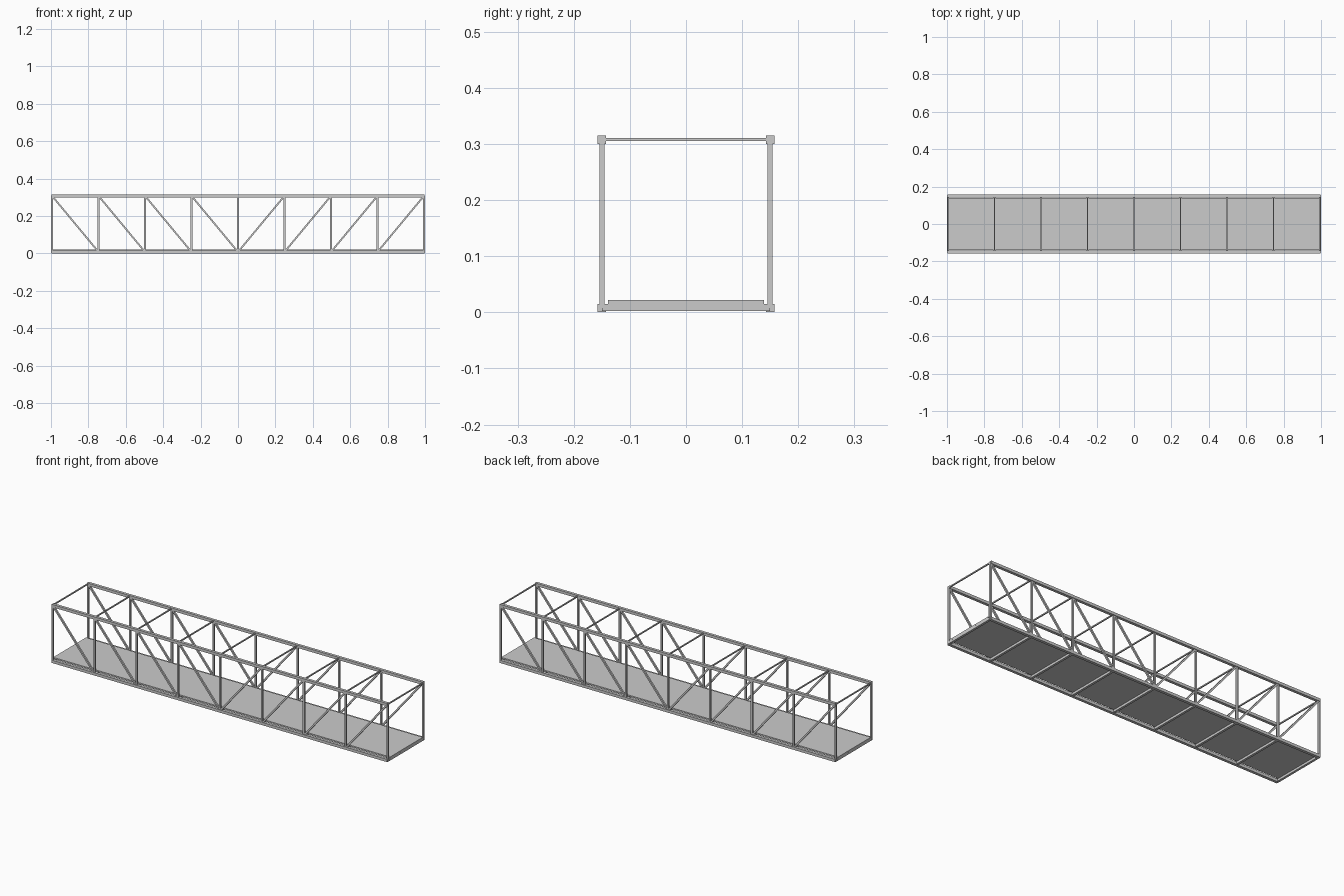
import bpy
import bmesh
from mathutils import Vector

if "Cube" in bpy.data.objects:
    bpy.data.objects.remove(bpy.data.objects["Cube"])

PANELS = 8
END = 0.994            # outermost panel point
STEP = 2 * END / PANELS
SIDE = 0.15            # truss plane offset
LOW, HIGH = 0.0078, 0.3075   # chord centre heights


def bar(name, a, b, width, height):
    """Square-edged bar from a to b; width is horizontal where possible."""
    a, b = Vector(a), Vector(b)
    d = (b - a).normalized()
    ref = Vector((0, 1, 0)) if abs(d.y) < 0.9 else Vector((1, 0, 0))
    u = ref * width / 2
    v = d.cross(ref).normalized() * height / 2
    bm = bmesh.new()
    rings = [[bm.verts.new(p + u * s + v * t)
              for s, t in ((-1, -1), (1, -1), (1, 1), (-1, 1))] for p in (a, b)]
    bm.faces.new(rings[0])
    bm.faces.new(rings[1])
    for i in range(4):
        j = (i + 1) % 4
        bm.faces.new((rings[0][i], rings[0][j], rings[1][j], rings[1][i]))
    bmesh.ops.recalc_face_normals(bm, faces=bm.faces)
    mesh = bpy.data.meshes.new(name)
    bm.to_mesh(mesh)
    bm.free()
    ob = bpy.data.objects.new(name, mesh)
    bpy.context.collection.objects.link(ob)
    return ob


xs = [-END + i * STEP for i in range(PANELS + 1)]

# Two side trusses
for side, y in (("front", -SIDE), ("back", SIDE)):
    for level, z in (("bottom", LOW), ("top", HIGH)):
        bar(f"{side}_{level}_chord", (-0.996, y, z), (0.996, y, z), 0.015, 0.015)
    for i, x in enumerate(xs):
        bar(f"{side}_post_{i}", (x, y, LOW), (x, y, HIGH), 0.009, 0.009)
    # Diagonals fall towards the middle of the span
    for i in range(PANELS):
        z0, z1 = (HIGH, LOW) if i < PANELS // 2 else (LOW, HIGH)
        bar(f"{side}_diagonal_{i}", (xs[i], y, z0), (xs[i + 1], y, z1), 0.009, 0.009)

# Cross members joining the trusses
for i, x in enumerate(xs):
    bar(f"floor_beam_{i}", (x, -SIDE, 0.0085), (x, SIDE, 0.0085), 0.012, 0.012)
    bar(f"top_strut_{i}", (x, -SIDE, 0.308), (x, SIDE, 0.308), 0.006, 0.006)

# Walking deck, its ends flush with the span
bar("deck", (-1, 0, 0.0183), (1, 0, 0.0183), 0.278, 0.0075)
